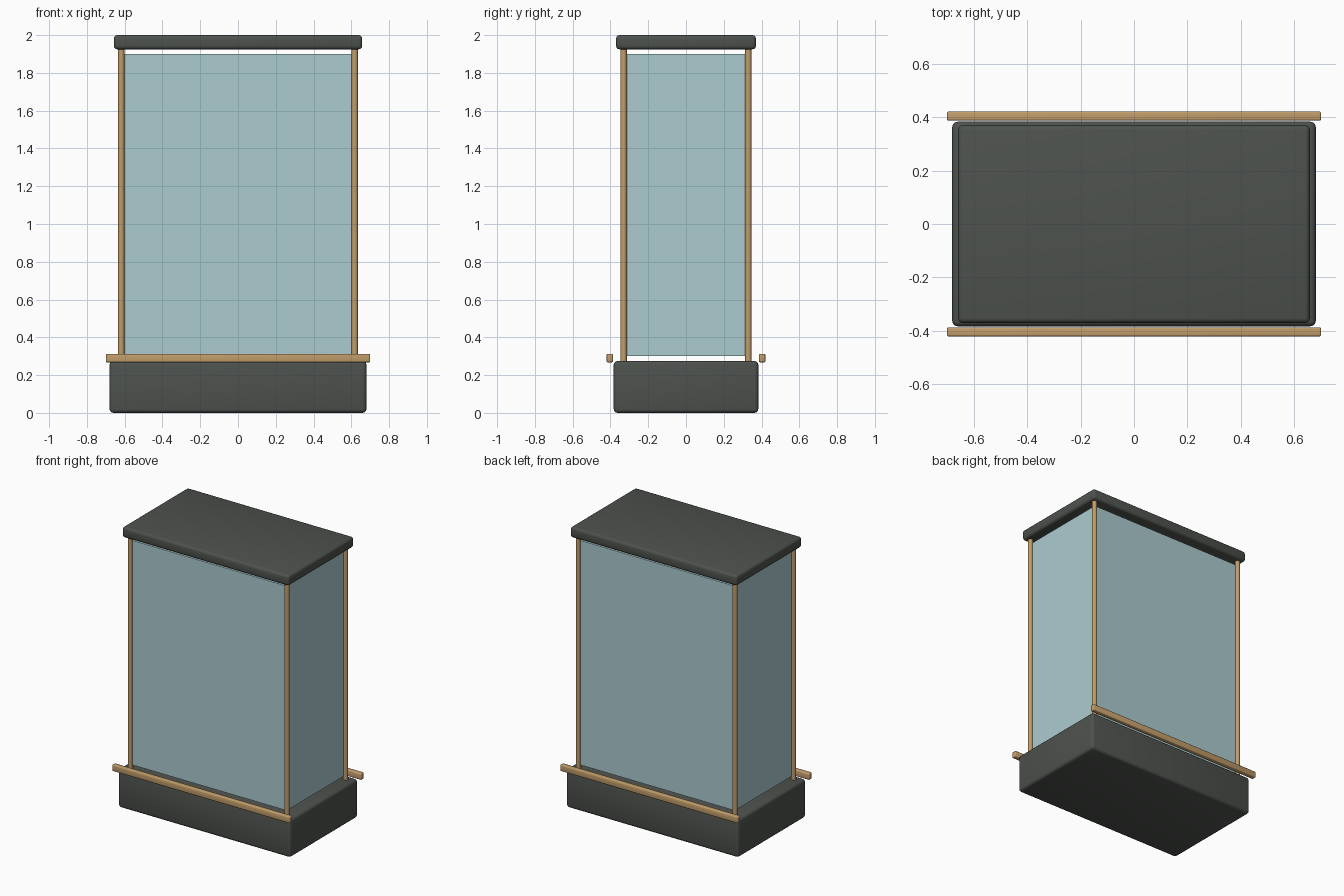
import bpy
import math

cube = bpy.data.objects.get("Cube")
if cube:
    bpy.data.objects.remove(cube, do_unlink=True)


def material(name, rgb):
    mat = bpy.data.materials.new(name)
    mat.use_nodes = True
    color = (*rgb, 1.0)
    mat.diffuse_color = color
    mat.node_tree.nodes["Principled BSDF"].inputs["Base Color"].default_value = color
    return mat


charcoal = material("charcoal", (0.075, 0.084, 0.075))
brass = material("brass", (0.54, 0.34, 0.145))
glass = material("pale_blue_glass", (0.41, 0.60, 0.63))


def finish(obj, name, mat):
    obj.name = name
    obj.data.materials.append(mat)
    bpy.ops.object.shade_smooth_by_angle(angle=math.radians(35))
    return obj


def box(name, size, center, mat, bevel=0.0):
    bpy.ops.mesh.primitive_cube_add(size=1, location=center)
    obj = bpy.context.object
    obj.scale = size
    bpy.ops.object.transform_apply(location=False, rotation=False, scale=True)
    if bevel:
        mod = obj.modifiers.new("soft_edges", "BEVEL")
        mod.width = bevel
        mod.segments = 3
        bpy.ops.object.modifier_apply(modifier=mod.name)
    return finish(obj, name, mat)


def post(name, x, y, bottom, top, radius):
    bpy.ops.mesh.primitive_cylinder_add(
        vertices=24, radius=radius, depth=top - bottom,
        location=(x, y, (bottom + top) / 2))
    return finish(bpy.context.object, name, brass)


# Heavy plinth and lid with softened edges
box("base", (1.36, 0.765, 0.275), (0, 0, 0.1375), charcoal, 0.02)
box("lid", (1.315, 0.74, 0.075), (0, 0, 1.9625), charcoal, 0.018)

# Glass case floating between base and lid
box("glass_case", (1.224, 0.65, 1.60), (0, 0, 1.10), glass)

# Corner posts and long rails beside the base
for y_name, sy in (("front", -1), ("back", 1)):
    for x_name, sx in (("left", 1), ("right", -1)):
        post(f"{y_name}_{x_name}_post", sx * 0.618, sy * 0.33, 0.265, 1.935, 0.0165)
    box(f"{y_name}_rail", (1.4, 0.033, 0.045), (0, sy * 0.4035, 0.29), brass, 0.006)
